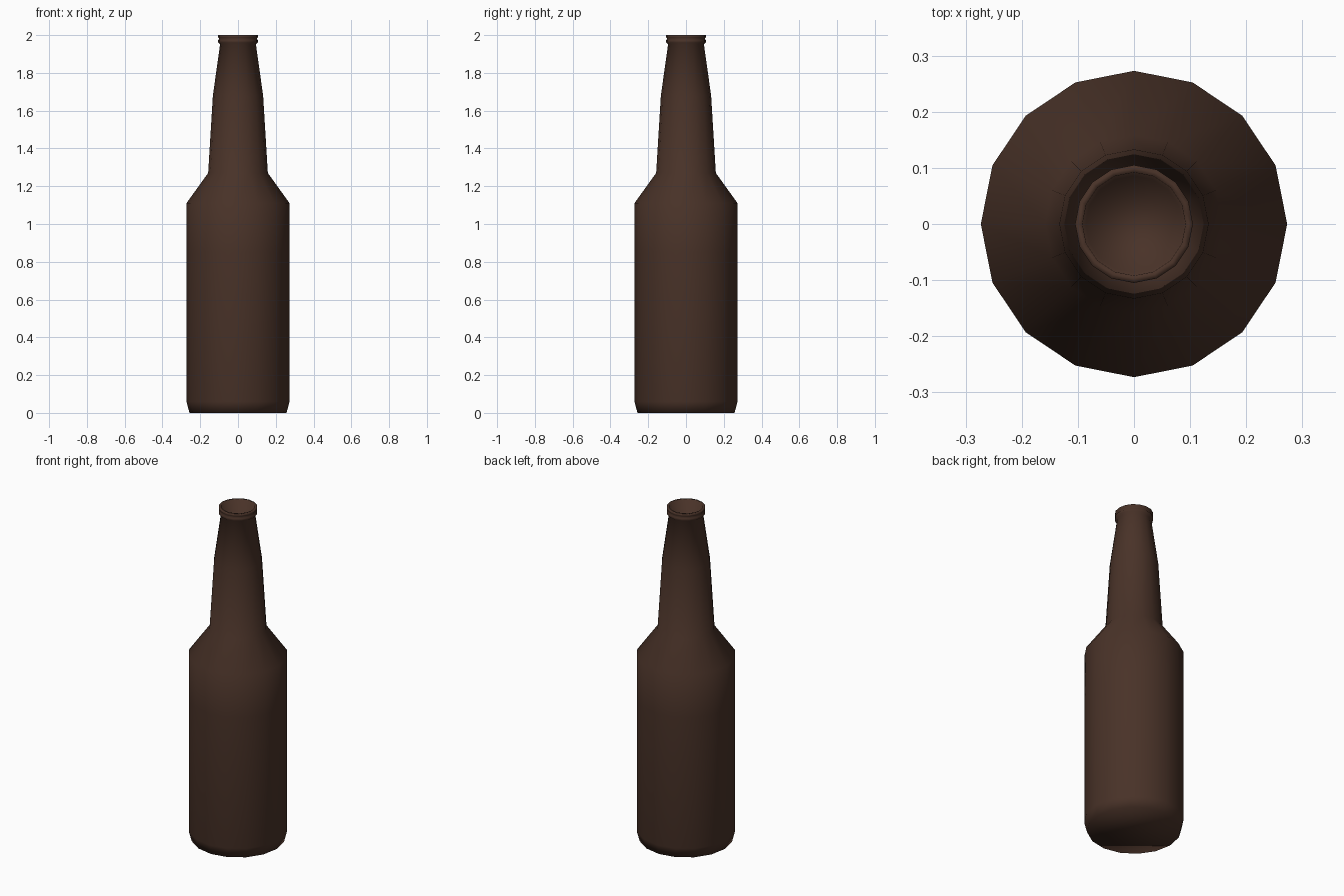
import bpy, bmesh, math

if "Cube" in bpy.data.objects:
    bpy.data.objects.remove(bpy.data.objects["Cube"])

SIDES = 16

# bottle profile (radius, height): base, body, shoulder, neck, lip, mouth recess
profile = [(0.257, 0), (0.273, 0.06), (0.273, 0.85), (0.273, 1.11),
           (0.158, 1.27), (0.133, 1.68), (0.095, 1.95), (0.105, 1.96),
           (0.105, 1.973), (0.099, 1.98), (0.105, 1.988), (0.105, 2.0),
           (0.092, 2.0), (0.086, 1.93)]

glass = bpy.data.materials.new("brown glass")
glass.diffuse_color = (0.066, 0.032, 0.021, 1)
glass.use_nodes = True
glass.node_tree.nodes["Principled BSDF"].inputs["Base Color"].default_value = glass.diffuse_color

# lathe the profile into rings
bm = bmesh.new()
rings = []
for r, z in profile:
    rings.append([bm.verts.new((r * math.cos(2 * math.pi * i / SIDES),
                                r * math.sin(2 * math.pi * i / SIDES), z))
                  for i in range(SIDES)])
for a, b in zip(rings, rings[1:]):
    for i in range(SIDES):
        j = (i + 1) % SIDES
        bm.faces.new((a[i], a[j], b[j], b[i]))

# base and recessed floor inside the mouth
bm.faces.new(rings[0][::-1])
bm.faces.new(rings[-1])
for f in bm.faces:
    f.smooth = True

mesh = bpy.data.meshes.new("bottle")
bm.to_mesh(mesh)
bm.free()
mesh.materials.append(glass)
bottle = bpy.data.objects.new("bottle", mesh)
bpy.context.collection.objects.link(bottle)
